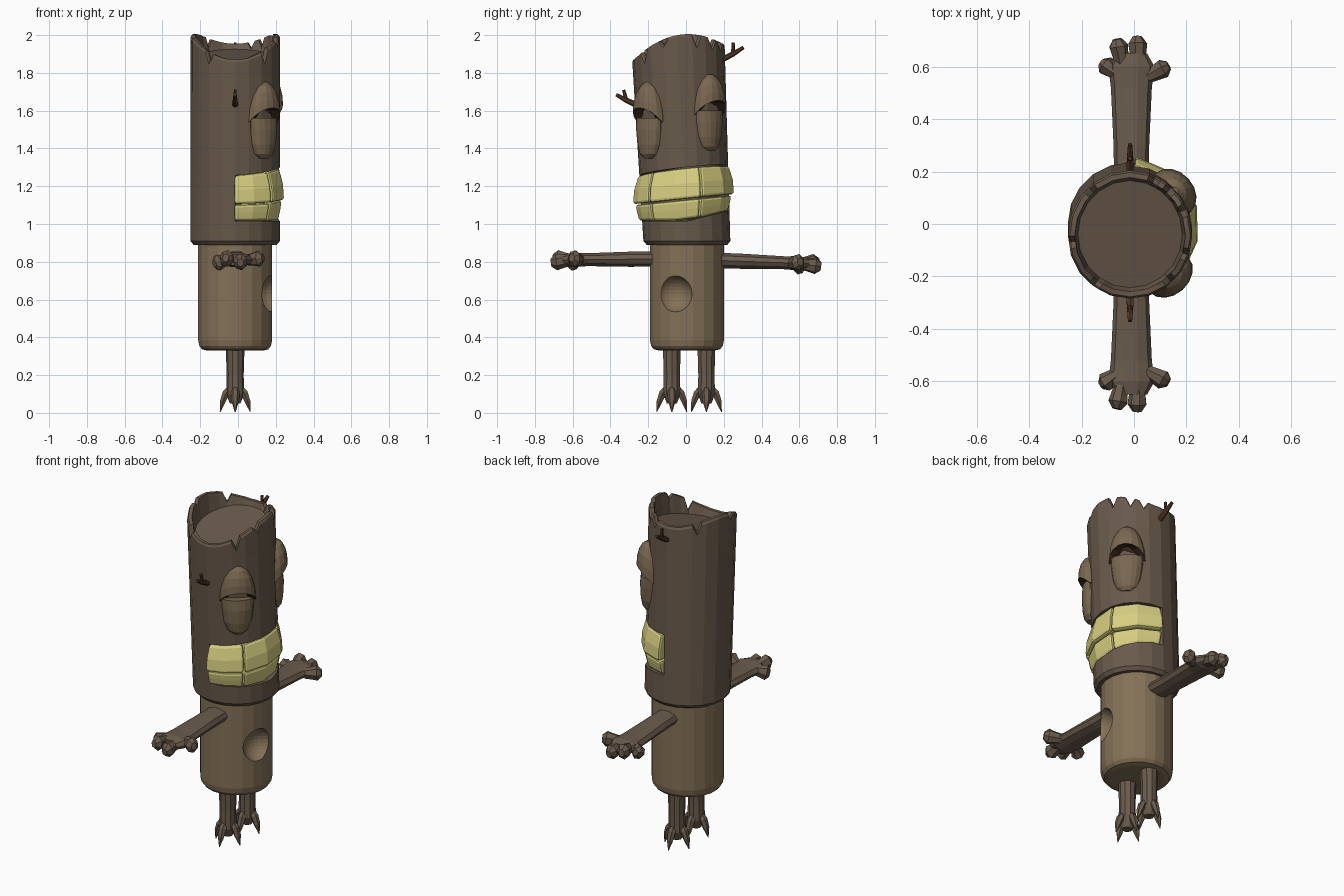
import bpy, bmesh
from math import sin, cos, pi, radians, sqrt
from mathutils import Vector

if "Cube" in bpy.data.objects:
    bpy.data.objects.remove(bpy.data.objects["Cube"])


def material(name, r, g, b):
    m = bpy.data.materials.new(name)
    m.diffuse_color = (r, g, b, 1)
    m.use_nodes = True
    m.node_tree.nodes["Principled BSDF"].inputs["Base Color"].default_value = m.diffuse_color
    return m


BARK = material("bark", 0.14, 0.1, 0.07)
WOOD = material("wood", 0.23, 0.165, 0.095)
LID = material("lid_wood", 0.19, 0.135, 0.08)
LIMB = material("limb_wood", 0.145, 0.105, 0.073)
TOOTH = material("tooth", 0.68, 0.62, 0.22)
DARK = material("dark", 0.04, 0.02, 0.01)
TWIG = material("twig", 0.09, 0.04, 0.02)
CX = -0.015


def loft(name, rings, mat, caps=(True, True)):
    """Skin a list of equal-length point rings."""
    bm = bmesh.new()
    vs = [[bm.verts.new(p) for p in ring] for ring in rings]
    n = len(vs[0])
    for a, b in zip(vs, vs[1:]):
        for i in range(n):
            j = (i + 1) % n
            bm.faces.new((a[i], a[j], b[j], b[i]))
    if caps[0]:
        bm.faces.new(vs[0][::-1])
    if caps[1]:
        bm.faces.new(vs[-1])
    bmesh.ops.recalc_face_normals(bm, faces=bm.faces)
    me = bpy.data.meshes.new(name)
    bm.to_mesh(me)
    bm.free()
    me.materials.append(mat)
    ob = bpy.data.objects.new(name, me)
    bpy.context.collection.objects.link(ob)
    return ob


def tube(name, pts, radii, mat, sides=8, ref=(0, 0, 1)):
    """Tapered tube along a path; radii are (across, along ref) pairs."""
    pts = [Vector(p) for p in pts]
    rings = []
    for k, p in enumerate(pts):
        t = (pts[min(k + 1, len(pts) - 1)] - pts[max(k - 1, 0)]).normalized()
        a = t.cross(Vector(ref)).normalized()
        b = a.cross(t)
        ra, rb = radii[k]
        rings.append([p + a * ra * cos(2 * pi * i / sides) + b * rb * sin(2 * pi * i / sides)
                      for i in range(sides)])
    return loft(name, rings, mat)


# Head log: 20 flat sides, three columns per side so the rim can be notched
N = 60
NOTCHES = {4: 0.06, 8: 0.05, 11: 0.04, 22: 0.05, 31: 0.03, 39: 0.05, 52: 0.06, 57: 0.03}


def head_point(i, z, scale=1.0):
    a = 2 * pi * i / N
    f = (i % 3) * 2 * pi / N - pi / 20
    r = cos(pi / 20) / cos(f) * scale
    k = (z - 0.9) / 1.1
    return Vector((CX + 0.237 * r * cos(a), 0.005 - 0.05 * k + (0.23 + 0.018 * k) * r * sin(a), z))


def rim(i):
    a = 2 * pi * i / N
    return 1.956 + 0.044 * cos(2 * a) + 0.042 * sin(a) - NOTCHES.get(i, 0)


def mouth_top(p):
    return 1.285 + 0.11 * p.y + 0.07 * p.x


def mouth_mid(p):
    return 1.13 + 0.1 * p.y


def mouth_low(p):
    return 1.015 + 0.25 * max(p.y, 0)


def head_ring(zf, scale=1.0, inset=False):
    ring = []
    for i in range(N):
        z = zf(head_point(i, 1.15), i)
        front = i <= 14 or i >= 46
        ring.append(head_point(i, z, 0.78 if inset and front else scale))
    return ring


low = lambda p, i: mouth_low(p)
top = lambda p, i: mouth_top(p)
floor = lambda p, i: 1.88 + 0.2 * p.y
loft("head_log", [
    head_ring(lambda p, i: 0.89, 0.93), head_ring(lambda p, i: 0.91),
    head_ring(low), head_ring(low, inset=True),
    head_ring(top, inset=True), head_ring(top),
    head_ring(lambda p, i: 1.8), head_ring(lambda p, i: rim(i) - 0.012),
    head_ring(lambda p, i: rim(i), 0.97), head_ring(lambda p, i: rim(i), 0.89),
    head_ring(floor, 0.84)], BARK)

# Teeth: beveled blocks wrapped around the front half
def tooth(name, a0, a1, z0f, z1f, radii):
    rings = []
    for t, r in zip((0.02, 0.5, 0.98), radii):
        plan = [(r * (0.97 if k == 1 else 1), a0 + (a1 - a0) * k / 2) for k in range(3)]
        plan += [(0.16, a1), (0.16, (a0 + a1) / 2), (0.16, a0)]
        ring = []
        for q, a in plan:
            p = Vector((CX + q * cos(radians(a)), -0.012 + q * sin(radians(a)), 0))
            p.z = z0f(p) * (1 - t) + z1f(p) * t
            ring.append(p)
        rings.append(ring)
    ob = loft(name, rings, TOOTH)
    bev = ob.modifiers.new("bevel", "BEVEL")
    bev.width, bev.segments = 0.014, 2


for k, (a0, a1) in enumerate(((-91, -44), (-43, 20), (21, 86))):
    tooth(f"upper_tooth_{k}", a0, a1, mouth_mid, mouth_top, (0.272, 0.266, 0.243))
    tooth(f"lower_tooth_{k}", a0, a1, mouth_low, mouth_mid, (0.238, 0.25, 0.258))

# Eyes: overhanging upper lid, dark slit, recessed lower lid
def eye(name, az, cz):
    n = Vector((cos(az), sin(az), 0))
    t = Vector((-sin(az), cos(az), 0))
    c = Vector((CX, -0.028, cz)) + n * 0.222

    def ring(w, d, zf):
        out = []
        for i in range(16):
            a = 2 * pi * i / 16
            out.append(c + t * w * sin(a) + n * d * cos(a) + Vector((0, 0, zf(cos(a)))))
        return out

    edge = lambda ca: -0.02 + 0.075 * max(ca, 0)
    lid = []
    for v in (0, 0.3, 0.6, 0.85, 0.98):
        s = sqrt(1 - v * v)
        lid.append(ring(0.1 * s, 0.078 * s ** 0.8, lambda ca: edge(ca) * (1 - v) + 0.195 * v))
    loft(name + "_upper_lid", lid, LID, (False, True))
    loft(name + "_slit", [lid[0], ring(0.05, 0.025, lambda ca: edge(ca) + 0.01)], DARK, (False, True))
    lower = [ring(w, d, lambda ca: z) for z, w, d in
             ((-0.212, 0.03, 0.03), (-0.19, 0.057, 0.045), (-0.14, 0.076, 0.054),
              (-0.06, 0.086, 0.058), (0.0, 0.09, 0.052))]
    loft(name + "_lower_lid", lower, LID)


eye("right_eye", radians(-48), 1.56)
eye("left_eye", radians(42), 1.60)

# Body: rounded cylinder with a knot hole
def disc(r, z, n=20):
    return [Vector((CX + r * cos(2 * pi * (i + 0.5) / n), 0.005 + r * sin(2 * pi * (i + 0.5) / n), z))
            for i in range(n)]


body = loft("body", [disc(0.15, 0.33), disc(0.178, 0.337), disc(0.192, 0.355), disc(0.198, 0.385),
                     disc(0.198, 0.95)], WOOD)
bpy.ops.mesh.primitive_uv_sphere_add(segments=24, ring_count=16, radius=0.1, location=(0.2, -0.065, 0.63))
cutter = bpy.context.object
cutter.name = "knot_hole_cutter"
cutter.data.materials.append(WOOD)
cutter.hide_render = True
cut = body.modifiers.new("knot_hole", "BOOLEAN")
cut.operation, cut.object, cut.solver = "DIFFERENCE", cutter, "EXACT"
bpy.context.view_layer.objects.active = body
bpy.ops.object.modifier_apply(modifier=cut.name)
bpy.data.objects.remove(cutter, do_unlink=True)

# Legs with four curved claws each
for side, y in (("right", -0.075), ("left", 0.108)):
    tube(side + "_leg", [(CX, y, 0.36), (CX, y, 0.2), (CX, y, 0.1), (CX, y, 0.05)],
         [(0.05, 0.05), (0.045, 0.045), (0.048, 0.048), (0.028, 0.028)], LIMB, 10, (0, 1, 0))
    for k in range(4):
        d = Vector((cos(k * pi / 2), sin(k * pi / 2), 0))
        path = [Vector((CX, y, z)) + d * o for o, z in
                ((0.025, 0.14), (0.048, 0.105), (0.066, 0.06), (0.08, 0.005))]
        tube(f"{side}_claw_{k}", path, [(0.012, 0.012), (0.024, 0.022), (0.02, 0.017), (0.002, 0.002)],
             LIMB, 6, d)

# Arms: flattened branches ending in knobby fingers
for side, s, z0, z1 in (("right", -1, 0.815, 0.81), ("left", 1, 0.808, 0.79)):
    tube(side + "_arm", [(CX + 0.005, s * y, z0 + (z1 - z0) * (y - 0.15) / 0.5) for y in (0.12, 0.3, 0.52, 0.6, 0.65)],
         [(0.065, 0.043), (0.068, 0.042), (0.078, 0.036), (0.088, 0.04), (0.06, 0.03)], LIMB, 10)
    for k, (bx, by, tx, ty, dz) in enumerate(((-0.06, 0.57, -0.125, 0.615, -0.02), (-0.045, 0.6, -0.065, 0.705, 0.01),
                                              (0.015, 0.6, 0.012, 0.715, -0.015), (0.05, 0.56, 0.132, 0.605, 0.01))):
        a, b = Vector((bx, s * by, z1)), Vector((tx, s * ty, z1 + dz))
        tube(f"{side}_finger_{k}", [a.lerp(b, f) for f in (0, 0.4, 0.75, 1)],
             [(0.025, 0.03), (0.032, 0.036), (0.038, 0.045), (0.018, 0.022)], LIMB, 7)

# Twigs with a small fork
for name, s, y, z, (ty, tz), (fy, fz) in (("right_twig", -1, 0.25, 1.625, (0.37, 1.685), (0.33, 1.71)),
                                          ("left_twig", 1, 0.18, 1.865, (0.305, 1.935), (0.25, 1.96))):
    m = Vector((CX, s * (y + (ty - y) * 0.55), z + (tz - z) * 0.5))
    tube(name, [(CX, s * y, z), m, (CX, s * ty, tz)], [(0.016, 0.017), (0.014, 0.014), (0.009, 0.009)],
         TWIG, 6, (1, 0, 0))
    tube(name + "_fork", [m, (CX, s * fy, fz)], [(0.011, 0.011), (0.008, 0.008)], TWIG, 6, (1, 0, 0))
